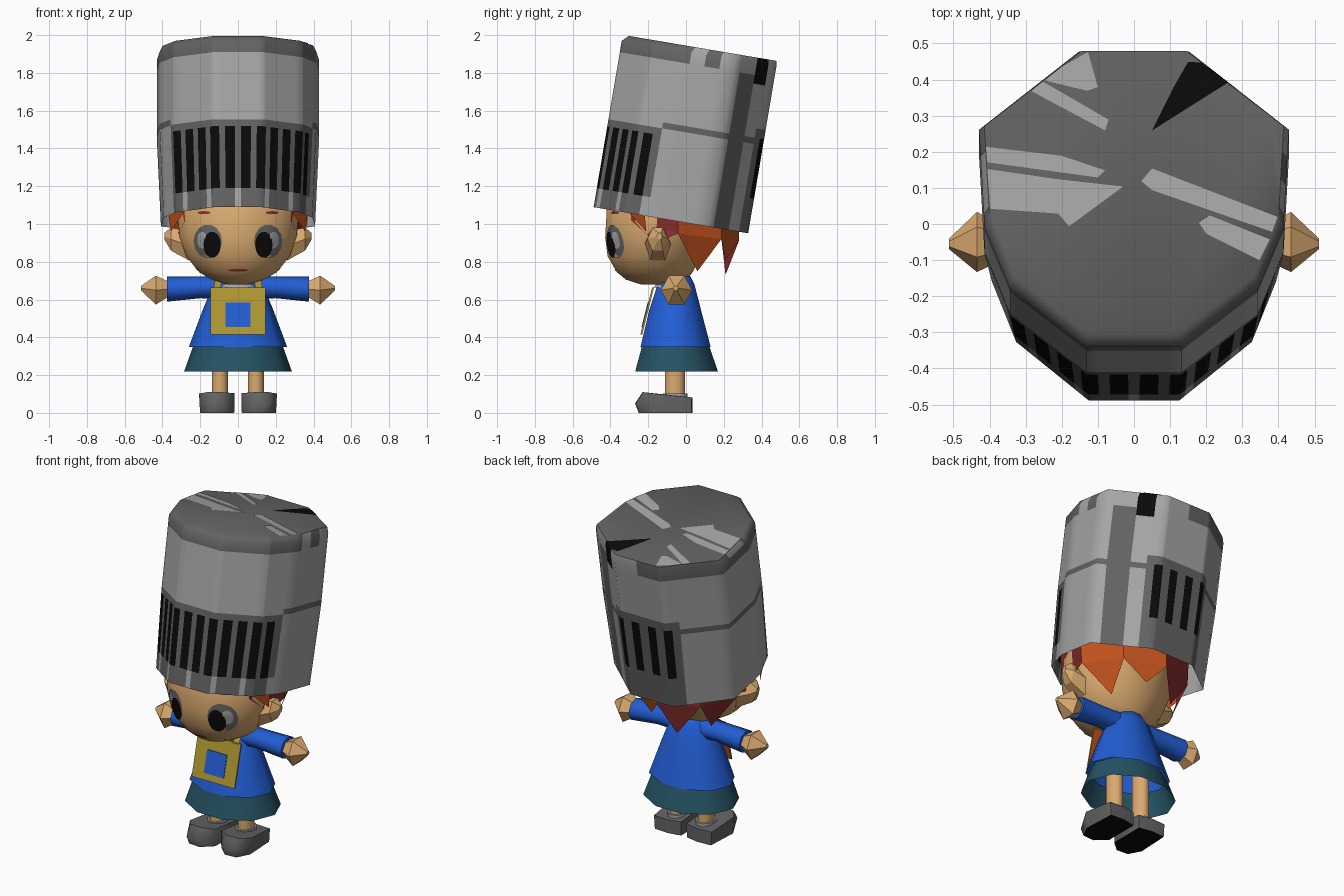
import bpy, bmesh, math
from mathutils import Vector, Matrix
from mathutils.bvhtree import BVHTree

if "Cube" in bpy.data.objects:
    bpy.data.objects.remove(bpy.data.objects["Cube"])

COLORS = {
    "light_grey": (0.38, 0.38, 0.38), "dark_grey": (0.125, 0.125, 0.125),
    "black": (0.003, 0.003, 0.003), "skin": (0.70, 0.40, 0.16),
    "blue": (0.016, 0.11, 0.66), "teal": (0.018, 0.085, 0.125),
    "orange": (0.55, 0.085, 0.013), "red": (0.25, 0.027, 0.027),
    "gold": (0.43, 0.31, 0.03),
}
MATS = {}
for k, c in COLORS.items():
    MATS[k] = bpy.data.materials.new(k)
    MATS[k].diffuse_color = (*c, 1)


def make(name, verts, faces, mats, idx=None, angle=60, recalc=True):
    me = bpy.data.meshes.new(name)
    me.from_pydata([tuple(v) for v in verts], [], faces)
    for m in mats:
        me.materials.append(MATS[m])
    for i, p in enumerate(me.polygons):
        p.material_index = idx[i] if idx else 0
        p.use_smooth = angle > 0
    if recalc:
        bm = bmesh.new()
        bm.from_mesh(me)
        bmesh.ops.recalc_face_normals(bm, faces=bm.faces)
        bm.to_mesh(me)
        bm.free()
    if angle > 0:
        me.set_sharp_from_angle(angle=math.radians(angle))
    ob = bpy.data.objects.new(name, me)
    bpy.context.collection.objects.link(ob)
    return ob


def loft(name, rings, mats, caps=(True, True), angle=60):
    """Skin a list of rings; a second colour goes on the first cap."""
    n = len(rings[0])
    verts = [v for r in rings for v in r]
    faces = [(a * n + i, a * n + (i + 1) % n, (a + 1) * n + (i + 1) % n, (a + 1) * n + i)
             for a in range(len(rings) - 1) for i in range(n)]
    idx = [0] * len(faces)
    if caps[0]:
        faces.append(tuple(range(n)))
        idx.append(len(mats) - 1)
    if caps[1]:
        faces.append(tuple(range(len(verts) - n, len(verts))))
        idx.append(0)
    return make(name, verts, faces, mats, idx, angle=angle)


def ring_z(z, rx, y0, y1, n, cx=0.0):
    """Horizontal ellipse between y0 (front) and y1 (back)."""
    return [Vector((cx + rx * math.sin(a), (y0 + y1) / 2 - (y1 - y0) / 2 * math.cos(a), z))
            for a in (2 * math.pi * (i + 0.5) / n for i in range(n))]


def ring_x(x, y, z, ry, rz, n=6):
    return [Vector((x, y + ry * math.cos(a), z + rz * math.sin(a)))
            for a in (2 * math.pi * i / n for i in range(n))]


# ---- helmet: tilted prism, painted by arc length s and height t ----
H = 0.925
FRAME = Matrix.Translation((0, -0.08, 1.02)) @ Matrix.Rotation(math.radians(-9.6), 4, 'X')
HALF = [Vector(p) for p in ((0, -.415), (.13, -.415), (.34, -.25), (.41, -.08),
                            (.425, .195), (.15, .415), (0, .415))]
ARC = [0.0]
for a, b in zip(HALF, HALF[1:]):
    ARC.append(ARC[-1] + (b - a).length)
END = ARC[-1]


def outline(s):
    u = min(abs(s), END)
    for i in range(6):
        if u <= ARC[i + 1] + 1e-9:
            p = HALF[i].lerp(HALF[i + 1], (u - ARC[i]) / (ARC[i + 1] - ARC[i]))
            return Vector((math.copysign(p.x, s), p.y))


FRONT = [0.042 + 0.083 * i for i in range(6)]
BACK = [END - d for d in (0.055, 0.16)]
REAR = END - 0.23
cuts = set(round(v, 4) for v in ARC[:-1] + [.53, .62, .70, .78, .91, 1.04, 1.14, REAR])
for c in FRONT + BACK:
    cuts |= {round(c - 0.026, 4), round(c + 0.026, 4)}
cuts = sorted(cuts)
S = [-END] + [-c for c in reversed(cuts) if c > 0] + cuts
T = [0, .11, .20, .47, .51, .545, .60, .85, .9, .965]


def paint(s, t):
    u = abs(s)
    slot_f = any(abs(u - c) < 0.026 for c in FRONT)
    slot_b = any(abs(u - c) < 0.026 for c in BACK)
    if t > .85 and 1.04 < s < 1.14:                # black chip at the rear edge
        return 2
    if t > .9:                                     # crown band with gaps
        if .62 < s < .70 or s > .78 or (t > .965 and -.78 < s < -.62):
            return 0
        return 1
    if -.431 < s < .53:                            # visor
        if slot_f and .11 < t < .47:
            return 2
        if not slot_f and t < .11 and int(u / 0.083 + .5) % 2 == 0:
            return 0
        return 1 if t < .51 else 0
    if u > REAR:                                   # rear grille
        if slot_b and .20 < t < .545:
            return 2
        return 1 if t < .60 else 0
    if .91 < s < 1.04:                             # rear seam
        return 1
    return 1 if .51 < t < .545 else 0              # side seam


n = len(S)
verts, faces, idx = [], [], []
for t in T:
    for s in S:
        p = outline(s)
        verts.append(FRAME @ Vector((p.x * (.96 + .05 * min(t * 2, 1)), p.y, t * H)))
for s in S:                                        # bevelled crown edge
    p = outline(s)
    verts.append(FRAME @ Vector((p.x * .975, .41 - (.415 - p.y) * .955, H)))
for a in range(len(T)):
    for i in range(n):
        j = (i + 1) % n
        faces.append((a * n + i, a * n + j, (a + 1) * n + j, (a + 1) * n + i))
        mid = (S[i] + (S[j] if j else END)) / 2
        tm = (T[a] + T[a + 1]) / 2 if a < len(T) - 1 else 0.99
        idx.append(paint(mid, tm))
faces.append(tuple(range(len(T) * n, (len(T) + 1) * n)))
idx.append(1)
make("helmet", verts, faces, ["light_grey", "dark_grey", "black"], idx)


def on_crown(x, y):
    """Top-view point moved onto the crown, kept inside its rim."""
    p = Vector((x, (y - .081) / .985))

    def outside():
        q = Vector((abs(p.x) / .975, .415 - (.41 - p.y) / .955))
        return any((b - a).x * (q - a).y - (b - a).y * (q - a).x < 0 for a, b in zip(HALF, HALF[1:]))
    while outside():
        p *= .99
    return FRAME @ Vector((p.x, p.y, H + .003))


# crown streaks as thin plates
STREAKS = [
    ("light_grey", [(-.21, .46), (-.13, .49), (-.10, .385), (-.13, .375), (-.26, .42)]),
    ("light_grey", [(-.29, .38), (-.26, .41), (-.07, .295), (-.08, .265)]),
    ("light_grey", [(-.44, .185), (-.44, .23), (-.20, .195), (-.08, .155), (-.10, .135)]),
    ("light_grey", [(-.44, .045), (-.44, .165), (-.21, .13), (-.03, .11), (-.18, 0), (-.21, .035)]),
    ("light_grey", [(.02, .125), (.05, .16), (.44, .02), (.44, -.03), (.05, .10)]),
    ("light_grey", [(.18, .01), (.21, .03), (.42, -.05), (.40, -.12), (.20, -.02)]),
    ("black", [(.05, .265), (.11, .385), (.15, .455), (.20, .48), (.27, .41)]),
]
for col, pts in STREAKS:
    make("crown_streak", [on_crown(*p) for p in reversed(pts)], [tuple(range(len(pts)))], [col],
         angle=0, recalc=False)

# ---- head ----
head = loft("head", [ring_z(z, rx, y0, y1, 16) for z, rx, y0, y1 in (
    (.68, .06, -.24, -.05), (.705, .14, -.32, 0), (.745, .21, -.37, .04), (.83, .28, -.42, .08),
    (.93, .315, -.433, .12), (1.08, .33, -.425, .15), (1.2, .29, -.37, .15), (1.3, .15, -.22, .08))],
    ["skin"])
tree = BVHTree.FromPolygons([v.co for v in head.data.vertices],
                            [tuple(p.vertices) for p in head.data.polygons])


def decal(name, cx, cz, rx, rz, mat, lift, seg=14):
    """Thin disc laid over the front of the head."""
    vs, fs = [], []
    for k in range(4):
        for i in range(seg):
            a = 2 * math.pi * i / seg
            f = (k + .02) / 3.02
            x, z = cx + rx * f * math.cos(a), cz + rz * f * math.sin(a)
            hit = tree.ray_cast(Vector((x, -1, z)), Vector((0, 1, 0)))[0]
            vs.append(hit + Vector((0, -lift, 0)))
    for k in range(3):
        for i in range(seg):
            j = (i + 1) % seg
            fs.append((k * seg + j, k * seg + i, (k + 1) * seg + i, (k + 1) * seg + j)[::-1])
    fs.append(tuple(range(seg)))
    # front faces look toward -y
    ob = make(name, vs, fs, [mat])
    if sum(p.normal.y for p in ob.data.polygons) > 0:
        ob.data.flip_normals()


decal("mouth", 0, .755, .055, .007, "red", .005)
for sx in (-1, 1):
    decal("eye", sx * .16, .908, .075, .09, "dark_grey", .004)
    decal("eye_glint", sx * .19, .915, .026, .045, "light_grey", .006)
    decal("pupil", sx * .137, .89, .046, .07, "black", .008)
    decal("brow", sx * .18, 1.06, .035, .008, "red", .004)
    loft("ear", [ring_x(sx * .26, -.15, .885, .075, .09), ring_x(sx * .355, -.15, .92, .055, .07),
                 ring_x(sx * .39, -.14, .935, .015, .02)], ["skin"], angle=0)


# ---- hair: pointed locks hanging round the sides and back ----
def hair_pt(deg, rx, ry, z):
    a = math.radians(deg)
    return Vector((rx * math.sin(a), -.08 + ry * math.cos(a), z))


verts, faces, idx = [], [], []
TIPS = (.92, .75, .73, .81, .75, .90)
VALLEY = (1.02, .95, .92, .91, .92, .95, 1.02)
for i, tip in enumerate(TIPS):
    a0, a1 = -126 + 42 * i, -84 + 42 * i
    b = len(verts)
    verts += [hair_pt(a0, .36, .36, 1.13), hair_pt(a1, .36, .36, 1.13),
              hair_pt(a1, .345, .36, VALLEY[i + 1]),
              hair_pt((a0 + a1) / 2, .34 if i in (0, 5) else .24, .31, tip),
              hair_pt(a0, .345, .36, VALLEY[i])]
    faces += [(b, b + 1, b + 2, b + 4), (b + 4, b + 2, b + 3)]
    idx += [(0, 1, 1, 0, 0, 1)[i]] * 2
make("hair", verts, faces, ["orange", "red"], idx, angle=0, recalc=False)
# small fringe wedges at the temples
for sx in (-1, 1):
    make("fringe", [(sx * .27, -.33, 1.09), (sx * .37, -.22, 1.06), (sx * .355, -.21, .96)],
         [(0, 2, 1) if sx > 0 else (0, 1, 2)], ["orange"], angle=0, recalc=False)

# ---- body ----
loft("sweater", [ring_z(z, rx, y0, y1, 10) for z, rx, y0, y1 in (
    (.35, .26, -.25, .14), (.55, .185, -.20, .085), (.68, .13, -.155, .05), (.735, .08, -.12, .02))],
    ["blue"], (False, True))
loft("skirt", [ring_z(.22, .285, -.28, .18, 10), ring_z(.36, .235, -.24, .13, 10)],
     ["teal"], (False, False))
loft("collar", [ring_z(.665, .115, -.178, .04, 8), ring_z(.72, .08, -.14, .025, 8)],
     ["light_grey"], (False, False))


def plate(name, hw, z0, z1, lift, th, mats):
    """Sloped chest plate; the rear face takes the second colour."""
    def y(z):
        return -.17 - (.665 - z) * .25 - lift
    vs = [(x, y(z) + d, z) for d in (0, th) for x, z in ((-hw, z0), (hw, z0), (hw, z1), (-hw, z1))]
    fs = [(0, 1, 2, 3), (7, 6, 5, 4)] + [(i, i + 4, (i + 1) % 4 + 4, (i + 1) % 4) for i in range(4)]
    make(name, vs, fs, mats, [0, len(mats) - 1, 0, 0, 0, 0], angle=0)


plate("chest_board", .145, .415, .665, .009, .01, ["gold", "orange"])
plate("board_square", .067, .455, .585, .013, .005, ["blue"])

for sx in (-1, 1):
    # strap from board to neck
    make("strap", [(sx * .09, -.182, .66), (sx * .13, -.182, .66), (sx * .115, -.09, .735),
                   (sx * .085, -.09, .735)], [(0, 1, 2, 3)], ["gold"], angle=0)
    # arm and hand
    loft("sleeve", [ring_x(sx * .06, -.055, .665, .07, .06, 8), ring_x(sx * .2, -.055, .665, .065, .058, 8),
                    ring_x(sx * .375, -.05, .655, .072, .066, 8)], ["blue"])
    loft("hand", [ring_x(sx * .365, -.05, .655, .05, .045), ring_x(sx * .435, -.05, .65, .083, .088),
                  ring_x(sx * .513, -.055, .66, .014, .014)], ["skin"], angle=0)
    # leg and sock
    loft("leg", [ring_z(z, .046, -.115, 0, 8, sx * .095) for z in (.07, .4)], ["skin"])
    loft("sock", [ring_z(z, .056, -.128, .012, 8, sx * .095) for z in (.07, .103)], ["light_grey"])
    # shoe with black sole
    foot = [(.02, .02), (.02, -.19), (.085, -.25), (.16, -.245), (.20, -.17), (.19, .03), (.10, .035)]
    toe = [y < -.2 for _, y in foot]
    sole = [Vector((sx * x, y, 0)) for x, y in foot]
    side = [Vector((sx * (x * 1.03 - .002), y - .02 * t, .05)) for (x, y), t in zip(foot, toe)]
    top = [Vector((sx * (x * 1.04 - .002), y + .02 * t, .085 - y * .1)) for (x, y), t in zip(foot, toe)]
    loft("shoe", [sole, side, top], ["dark_grey", "black"])

for m in bpy.data.materials:
    if m.users and not m.is_grease_pencil:
        m.use_nodes = True
        m.node_tree.nodes["Principled BSDF"].inputs["Base Color"].default_value = m.diffuse_color
